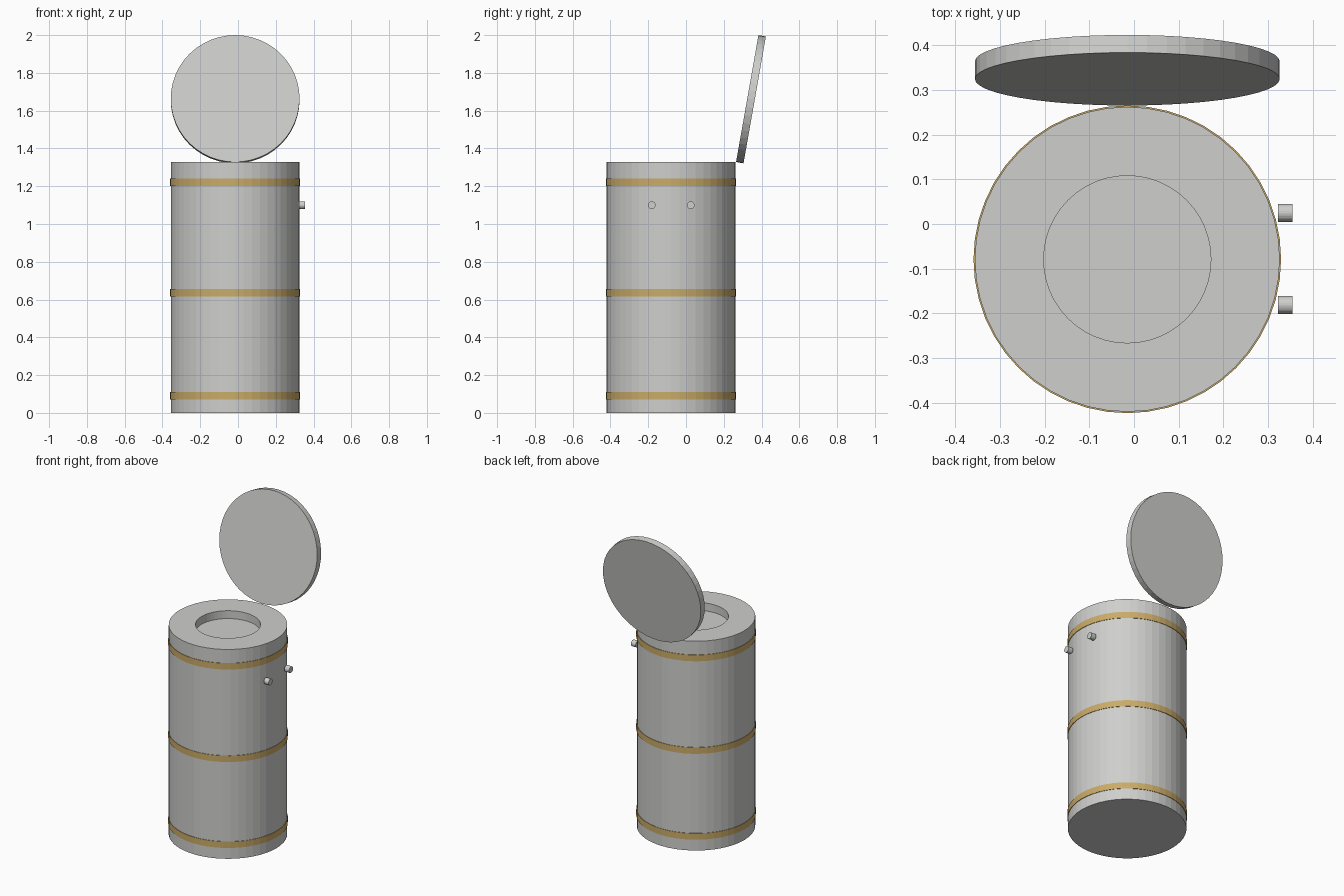
import bpy, bmesh, math
from mathutils import Matrix

if "Cube" in bpy.data.objects:
    bpy.data.objects.remove(bpy.data.objects["Cube"], do_unlink=True)

CX, CY, R, H = -0.015, -0.079, 0.341, 1.328
SIDES = 48


def material(name, color):
    m = bpy.data.materials.new(name)
    m.use_nodes = True
    m.diffuse_color = color
    bsdf = next(n for n in m.node_tree.nodes if n.type == 'BSDF_PRINCIPLED')
    bsdf.inputs["Base Color"].default_value = color
    return m


steel = material("light_grey", (0.62, 0.62, 0.61, 1))
brass = material("gold", (0.59, 0.41, 0.14, 1))


def lathe(name, profile, mat, sides=SIDES, matrix=None):
    """Spin (radius, height) points; radius zero closes at the axis."""
    bm = bmesh.new()
    verts = [bm.verts.new((r, 0, z)) for r, z in profile]
    edges = [bm.edges.new(p) for p in zip(verts, verts[1:])]
    bmesh.ops.spin(bm, geom=verts + edges, cent=(0, 0, 0), axis=(0, 0, 1),
                   angle=math.tau, steps=sides)
    bmesh.ops.remove_doubles(bm, verts=bm.verts, dist=0.0002)
    bmesh.ops.recalc_face_normals(bm, faces=bm.faces)
    mesh = bpy.data.meshes.new(name)
    bm.to_mesh(mesh)
    bm.free()
    mesh.materials.append(mat)
    obj = bpy.data.objects.new(name, mesh)
    bpy.context.collection.objects.link(obj)
    obj.matrix_world = matrix or Matrix.Translation((CX, CY, 0))
    return obj


def disc(radius, depth):
    h = depth / 2
    return [(0, -h), (radius, -h), (radius, h), (0, h)]


# Drum with a shallow round recess in its top
lathe("drum_body", [(0, 0), (R, 0), (R, H), (0.187, H),
                    (0.187, H - 0.05), (0, H - 0.05)], steel)

# Three thin hoops
for label, z in (("lower", 0.09), ("middle", 0.635), ("upper", 1.222)):
    lathe(label + "_hoop", [(R - 0.01, z - 0.02), (R + 0.003, z - 0.02),
                            (R + 0.003, z + 0.02), (R - 0.01, z + 0.02),
                            (R - 0.01, z - 0.02)], brass)

# Open lid leaning back behind the rim
lathe("lid", disc(R, 0.04), steel,
      matrix=Matrix.Translation((CX, 0.344, 1.6605))
      @ Matrix.Rotation(math.radians(80), 4, 'X'))

# Two small pegs on the left side
for label, y in (("front", -0.181), ("back", 0.025)):
    lathe(label + "_peg", disc(0.02, 0.033), steel, 32,
          Matrix.Translation((0.3385, y, 1.1)) @ Matrix.Rotation(math.pi / 2, 4, 'Y'))
